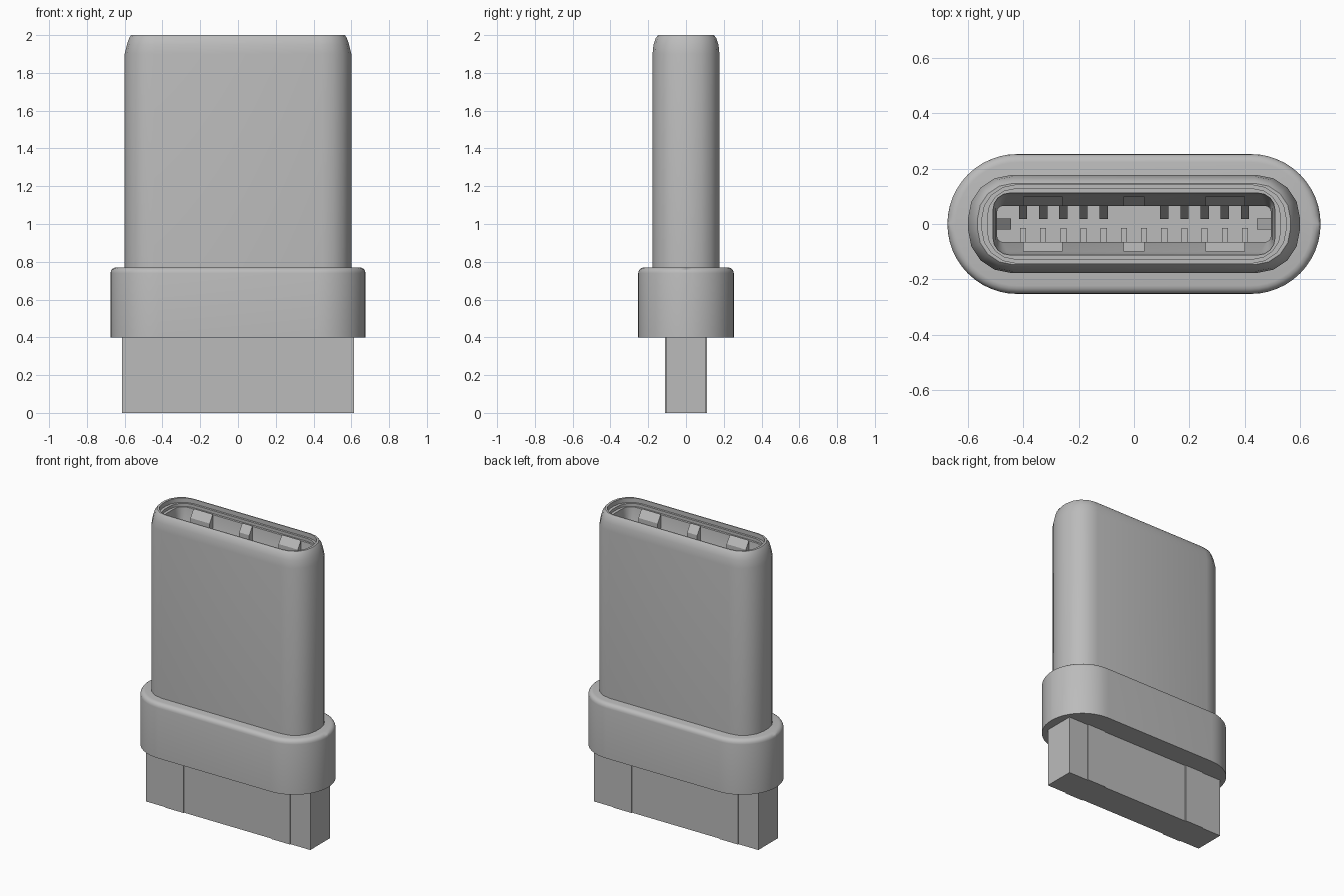
import bpy, bmesh, math

cube = bpy.data.objects.get("Cube")
if cube:
    bpy.data.objects.remove(cube)

grey = bpy.data.materials.new("plain grey")
grey.use_nodes = True
COLOUR = (0.5, 0.5, 0.5, 1)
grey.diffuse_color = COLOUR
grey.node_tree.nodes["Principled BSDF"].inputs["Base Color"].default_value = COLOUR


def finish(name, bm, smooth=False):
    bmesh.ops.recalc_face_normals(bm, faces=bm.faces)
    mesh = bpy.data.meshes.new(name)
    bm.to_mesh(mesh)
    bm.free()
    mesh.materials.append(grey)
    obj = bpy.data.objects.new(name, mesh)
    bpy.context.collection.objects.link(obj)
    if smooth:
        bpy.ops.object.select_all(action='DESELECT')
        obj.select_set(True)
        bpy.context.view_layer.objects.active = obj
        bpy.ops.object.shade_smooth_by_angle(angle=math.radians(35))
    return obj


def ring(bm, hx, hy, radius, z, steps):
    """Rounded rectangle of vertices at height z."""
    verts = []
    for quarter, (sx, sy) in enumerate(((1, 1), (-1, 1), (-1, -1), (1, -1))):
        for i in range(steps + 1):
            a = (quarter + i / steps) * math.pi / 2
            verts.append(bm.verts.new((sx * (hx - radius) + radius * math.cos(a),
                                       sy * (hy - radius) + radius * math.sin(a), z)))
    return verts


def loft(name, sections, steps, smooth=True):
    """Skin through rounded rectangles and cap both ends."""
    bm = bmesh.new()
    rings = [ring(bm, *s, steps) for s in sections]
    for a, b in zip(rings, rings[1:]):
        for i in range(len(a)):
            j = (i + 1) % len(a)
            bm.faces.new((a[i], a[j], b[j], b[i]))
    bm.faces.new(rings[0])
    bm.faces.new(rings[-1])
    return finish(name, bm, smooth)


def box(bm, x0, x1, y0, y1, z0, z1, drop_y0=0, drop_x0=0):
    """Box whose top falls towards its y0 or x0 side."""
    v = [bm.verts.new((x, y, z)) for x, y, z in (
        (x0, y0, z0), (x1, y0, z0), (x1, y1, z0), (x0, y1, z0),
        (x0, y0, z1 - drop_y0 - drop_x0), (x1, y0, z1 - drop_y0),
        (x1, y1, z1), (x0, y1, z1 - drop_x0))]
    for f in ((0, 1, 2, 3), (4, 5, 6, 7), (0, 1, 5, 4),
              (1, 2, 6, 5), (2, 3, 7, 6), (3, 0, 4, 7)):
        bm.faces.new([v[i] for i in f])


# Rear tab with two shallow ribs on each broad side
bm = bmesh.new()
box(bm, -0.615, 0.615, -0.105, 0.105, 0, 0.42)
finish("rear_tab", bm)
bm = bmesh.new()
for sx in (-1, 1):
    box(bm, sx * 0.33, sx * 0.467, -0.111, 0.111, 0, 0.41)
finish("rear_tab_ribs", bm)

# Collar with a rounded upper edge
FILLET = 0.03
sections = [(0.675, 0.253, 0.253, 0.4)]
for i in range(5):
    a = i / 4 * math.pi / 2
    inset = FILLET * (1 - math.cos(a))
    sections.append((0.675 - inset, 0.253 - inset, 0.253 - inset,
                     0.77 - FILLET + FILLET * math.sin(a)))
loft("collar", sections, 12)

# Metal shell: tapered nose, thin rim, lip, then the hollow socket
loft("shell", [
    (0.6, 0.177, 0.155, 0.72),
    (0.6, 0.177, 0.155, 1.9),
    (0.588, 0.172, 0.15, 1.95),
    (0.576, 0.16, 0.138, 1.985),
    (0.566, 0.147, 0.128, 2.0),
    (0.55, 0.141, 0.122, 2.0),
    (0.55, 0.141, 0.122, 1.97),
    (0.53, 0.127, 0.1, 1.97),
    (0.53, 0.127, 0.1, 1.95),
    (0.51, 0.112, 0.06, 1.95),
    (0.5, 0.1, 0.04, 1.85),
    (0.495, 0.065, 0.02, 1.76),
    (0.495, 0.065, 0.02, 0.9)], 4)

# Ground springs on both long walls of the socket
bm = bmesh.new()
for centre, half in ((-0.33, 0.072), (0, 0.038), (0.33, 0.072)):
    for s in (-1, 1):
        box(bm, centre - half, centre + half, s * 0.066, s * 0.1, 1.72, 1.96, drop_y0=0.05)
finish("ground_springs", bm)

# Two rows of contact pins; the upper row lacks its middle pair
bm = bmesh.new()
for i in range(12):
    x = (i - 5.5) * 0.073
    box(bm, x - 0.011, x + 0.011, -0.015, -0.066, 0.9, 1.62, drop_y0=0.08)
    if i not in (5, 6):
        box(bm, x - 0.015, x + 0.015, 0.018, 0.066, 0.9, 1.62, drop_y0=0.08)
finish("contact_pins", bm)

# Side latches
bm = bmesh.new()
for s in (-1, 1):
    box(bm, s * 0.445, s * 0.497, -0.02, 0.02, 0.9, 1.65, drop_x0=0.07)
finish("side_latches", bm)
